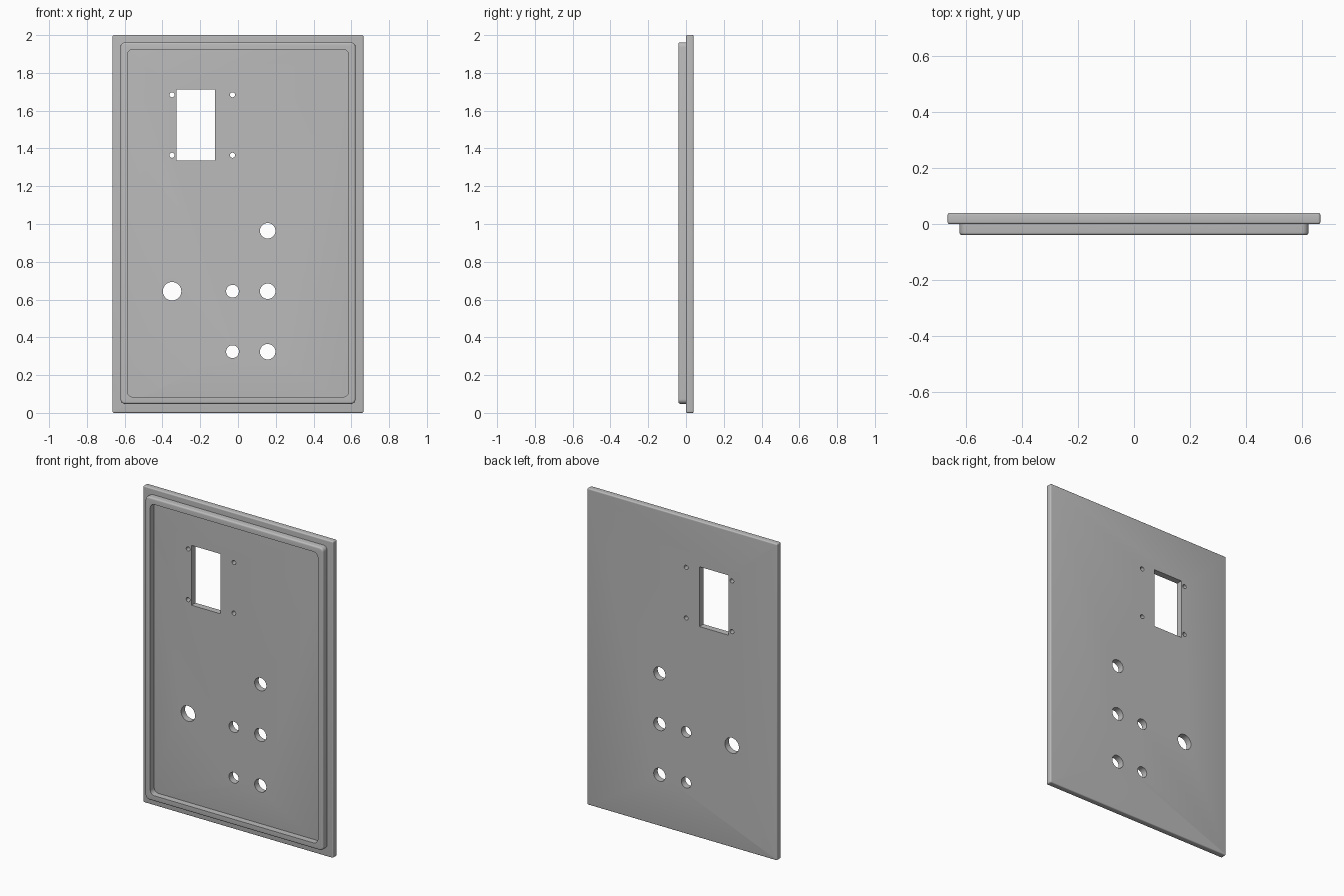
import bpy, bmesh
from math import pi
from mathutils import Vector

cube = bpy.data.objects.get("Cube")
if cube:
    bpy.data.objects.remove(cube, do_unlink=True)

grey = bpy.data.materials.new("plain grey")
grey.use_nodes = True
colour = (0.5, 0.5, 0.5, 1)
grey.diffuse_color = colour
grey.node_tree.nodes["Principled BSDF"].inputs["Base Color"].default_value = colour


def finish(name, bm):
    mesh = bpy.data.meshes.new(name)
    bm.to_mesh(mesh)
    bm.free()
    mesh.materials.append(grey)
    obj = bpy.data.objects.new(name, mesh)
    bpy.context.collection.objects.link(obj)
    return obj


def slab(name, x0, x1, y0, y1, z0, z1, corner=0, edge=0, both=False):
    """Upright plate with rounded corners and rounded front (and back) edges."""
    bm = bmesh.new()
    bmesh.ops.create_cube(bm, size=1)
    low, high = Vector((x0, y0, z0)), Vector((x1, y1, z1))
    for v in bm.verts:
        v.co = (low + high) / 2 + v.co * (high - low)
    if corner:
        depth = [e for e in bm.edges
                 if abs(e.verts[0].co.y - e.verts[1].co.y) > 1e-4]
        bmesh.ops.bevel(bm, geom=depth, offset=corner, segments=6,
                        profile=0.5, affect='EDGES')
    if edge:
        sides = (y0, y1) if both else (y0,)
        rims = [e for e in bm.edges
                if any(all(abs(v.co.y - y) < 1e-5 for v in e.verts) for y in sides)]
        bmesh.ops.bevel(bm, geom=rims, offset=edge, segments=4,
                        profile=0.5, affect='EDGES')
    return finish(name, bm)


def drill(x, z, radius):
    bm = bmesh.new()
    bmesh.ops.create_cone(bm, cap_ends=True, segments=32,
                          radius1=radius, radius2=radius, depth=0.3)
    obj = finish("hole_cutter", bm)
    obj.rotation_euler.x = pi / 2
    obj.location = (x, 0, z)
    return obj


def cut(target, cutters):
    bpy.context.view_layer.objects.active = target
    for cutter in cutters:
        cutter.hide_render = True
        mod = target.modifiers.new("cut", 'BOOLEAN')
        mod.operation = 'DIFFERENCE'
        mod.solver = 'EXACT'
        mod.object = cutter
        bpy.context.view_layer.update()
        bpy.ops.object.modifier_apply(modifier=mod.name)
        bpy.data.objects.remove(cutter, do_unlink=True)


# Main panel and the raised frame on its front
panel = slab("panel", -0.664, 0.664, 0, 0.04, 0, 2, 0.008, 0.007, both=True)
frame = slab("raised_frame", -0.622, 0.622, -0.04, 0.01, 0.048, 1.962, 0.025, 0.01)
cut(frame, [slab("frame_cutter", -0.586, 0.586, -0.1, 0.1, 0.084, 1.924, 0.03)])

# Display window, its four screw holes, and the control holes
cutters = [slab("window_cutter", -0.325, -0.122, -0.1, 0.1, 1.335, 1.713)]
cutters += [drill(x, z, 0.0135) for x in (-0.349, -0.029) for z in (1.364, 1.684)]
cutters += [drill(0.157, z, 0.041) for z in (0.324, 0.644, 0.964)]
cutters += [drill(-0.029, z, 0.034) for z in (0.324, 0.644)]
cutters.append(drill(-0.349, 0.644, 0.049))
cut(panel, cutters)

# Smooth rounded edges, crisp hole rims
for obj in (panel, frame):
    bpy.ops.object.select_all(action='DESELECT')
    obj.select_set(True)
    bpy.context.view_layer.objects.active = obj
    bpy.ops.object.shade_smooth_by_angle(angle=pi / 6)
